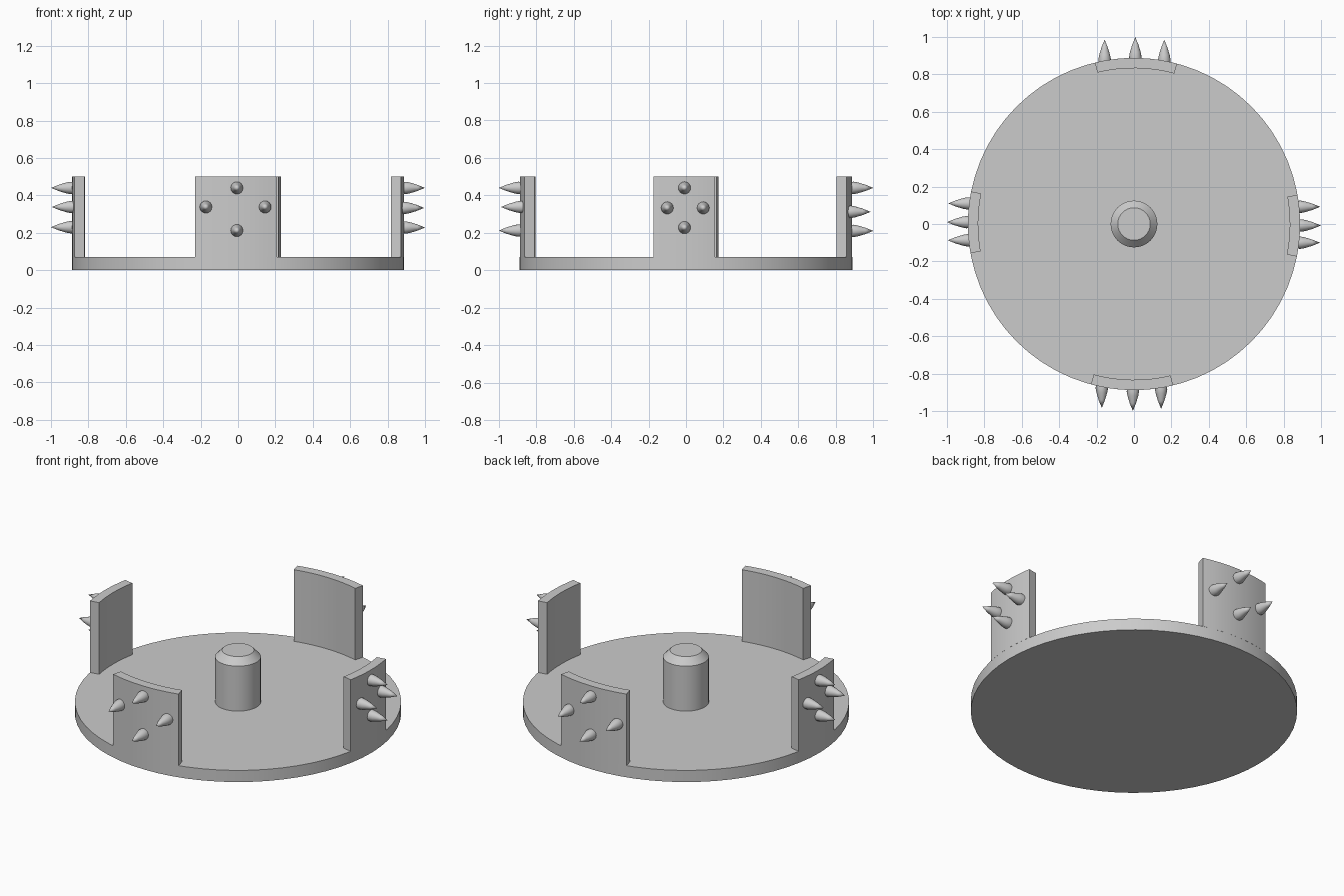
import bpy, bmesh
from math import sin, cos, pi, radians
from mathutils import Matrix

if "Cube" in bpy.data.objects:
    bpy.data.objects.remove(bpy.data.objects["Cube"])

R_OUT, R_IN = 0.888, 0.833
BASE_H, WALL_H = 0.07, 0.50


def finish(name, bm):
    bmesh.ops.recalc_face_normals(bm, faces=bm.faces)
    mesh = bpy.data.meshes.new(name)
    bm.to_mesh(mesh)
    bm.free()
    obj = bpy.data.objects.new(name, mesh)
    bpy.context.collection.objects.link(obj)
    bpy.ops.object.select_all(action='DESELECT')
    bpy.context.view_layer.objects.active = obj
    obj.select_set(True)
    bpy.ops.object.shade_smooth_by_angle(angle=radians(30))
    return obj


def add_lathe(bm, profile, sides, matrix=Matrix()):
    """Solid of revolution about z; a zero radius makes a point."""
    rings = []
    for r, z in profile:
        count = sides if r > 0 else 1
        rings.append([bm.verts.new(matrix @ Matrix.Rotation(2 * pi * i / sides, 4, 'Z')
                                   @ Matrix.Translation((r, 0, z)).translation)
                      for i in range(count)])
    for a, b in zip(rings, rings[1:]):
        for i in range(sides):
            j = (i + 1) % sides
            if len(b) == 1:
                bm.faces.new((a[i], a[j], b[0]))
            else:
                bm.faces.new((a[i], a[j], b[j], b[i]))
    for ring in (rings[0], rings[-1]):
        if len(ring) > 1:
            bm.faces.new(ring)


def curved_wall(name, start, end, steps=8):
    """Arc of wall standing on the disc between two angles in degrees."""
    bm = bmesh.new()
    sections = []
    for i in range(steps + 1):
        a = radians(start + (end - start) * i / steps)
        sections.append([bm.verts.new((r * cos(a), r * sin(a), z)) for r, z in
                         ((R_OUT, BASE_H), (R_OUT, WALL_H), (R_IN, WALL_H), (R_IN, BASE_H))])
    for s, t in zip(sections, sections[1:]):
        for k in range(4):
            m = (k + 1) % 4
            bm.faces.new((s[k], t[k], t[m], s[m]))
    bm.faces.new(sections[0])
    bm.faces.new(sections[-1])
    return finish(name, bm)


def spikes(name, heading, spots):
    """Spikes pointing straight out; spots are (sideways offset, height)."""
    bm = bmesh.new()
    turn = Matrix.Rotation(radians(heading), 4, 'Z')
    for side, z in spots:
        surface = (R_OUT ** 2 - side ** 2) ** 0.5
        place = turn @ Matrix.Translation((surface, side, z)) @ Matrix.Rotation(pi / 2, 4, 'Y')
        add_lathe(bm, [(0.031, -0.02), (0.033, 0.008), (0.029, 0.03), (0.017, 0.07), (0, 0.112)],
                  16, place)
    return finish(name, bm)


# Round base plate
bm = bmesh.new()
add_lathe(bm, [(R_OUT, 0), (R_OUT, BASE_H)], 64)
finish("base_disc", bm)

# Chamfered centre peg
bm = bmesh.new()
add_lathe(bm, [(0.125, BASE_H), (0.125, 0.34), (0.087, 0.38)], 32)
finish("centre_peg", bm)

# Four walls: name, heading, arc limits, side/top/bottom spike offsets and heights
walls = [
    ("right", 0, -11.3, 10.1, [(-0.10, 0.333), (0.092, 0.333), (-0.008, 0.44), (-0.008, 0.228)]),
    ("back", 90, -15.0, 13.6, [(-0.162, 0.312), (0.157, 0.312), (-0.007, 0.44), (-0.007, 0.21)]),
    ("left", 180, -11.3, 10.1, [(-0.11, 0.338), (0.087, 0.338), (-0.01, 0.44), (-0.01, 0.21 + 0.02)]),
    ("front", 270, -15.0, 13.6, [(-0.172, 0.338), (0.145, 0.338), (-0.006, 0.44), (-0.006, 0.212)]),
]
for side, heading, lo, hi, spots in walls:
    curved_wall(side + "_wall", heading + lo, heading + hi)
    spikes(side + "_spikes", heading, spots)
